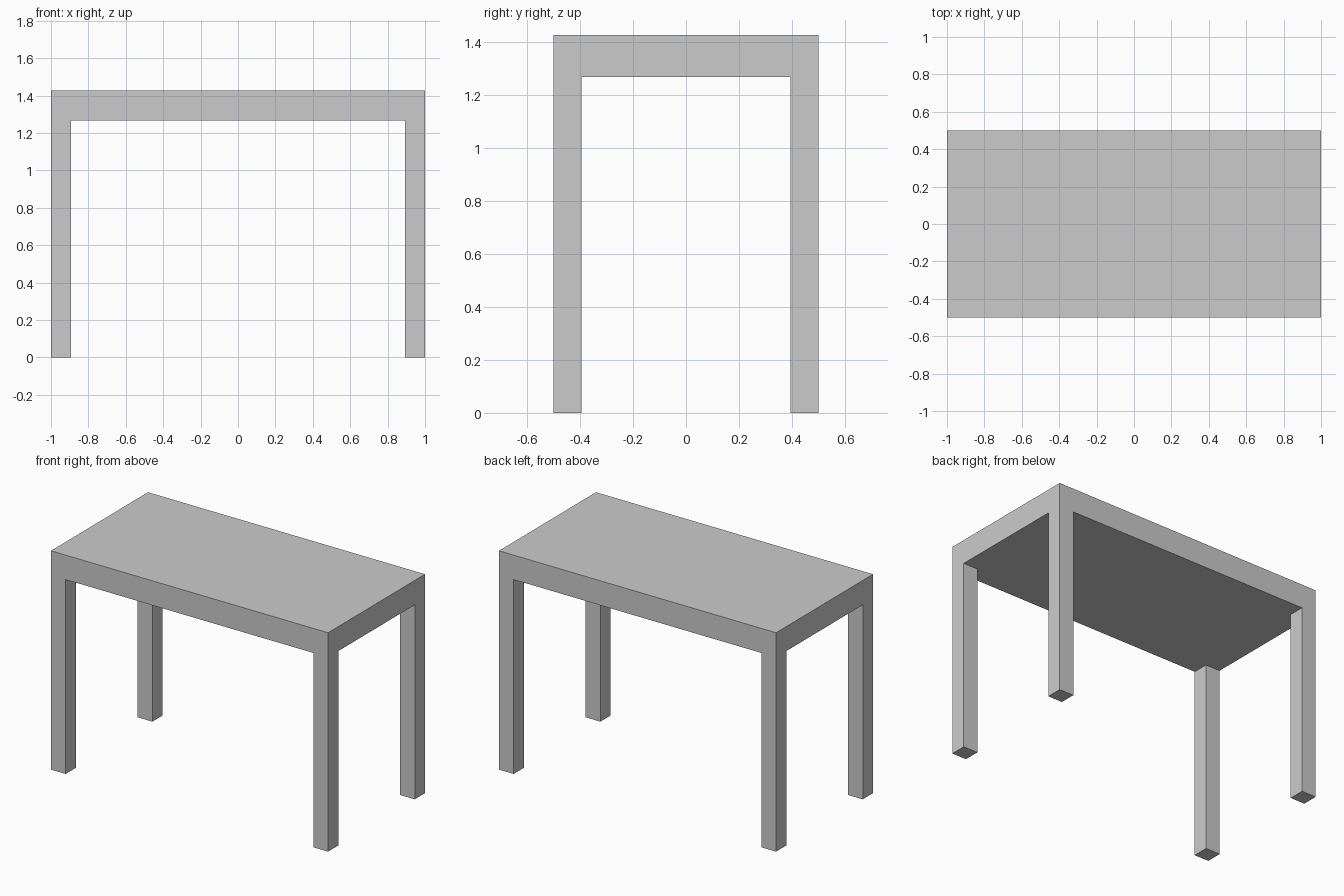
import bpy

if "Cube" in bpy.data.objects:
    bpy.data.objects.remove(bpy.data.objects["Cube"])

LENGTH, WIDTH, HEIGHT = 2.0, 1.0, 1.428
UNDERSIDE = 1.268
LEG = 0.106


def box(name, center, size):
    bpy.ops.mesh.primitive_cube_add(size=1, location=center)
    obj = bpy.context.object
    obj.name = name
    obj.scale = size
    bpy.ops.object.transform_apply(location=False, rotation=False, scale=True)
    return obj


# Thick solid tabletop
box("tabletop", (0, 0, (HEIGHT + UNDERSIDE) / 2),
    (LENGTH, WIDTH, HEIGHT - UNDERSIDE))

# Four square legs flush with the tabletop corners
for y_name, sy in (("front", -1), ("back", 1)):
    for x_name, sx in (("left", -1), ("right", 1)):
        box(f"{y_name}_{x_name}_leg",
            (sx * (LENGTH - LEG) / 2, sy * (WIDTH - LEG) / 2, UNDERSIDE / 2),
            (LEG, LEG, UNDERSIDE))
